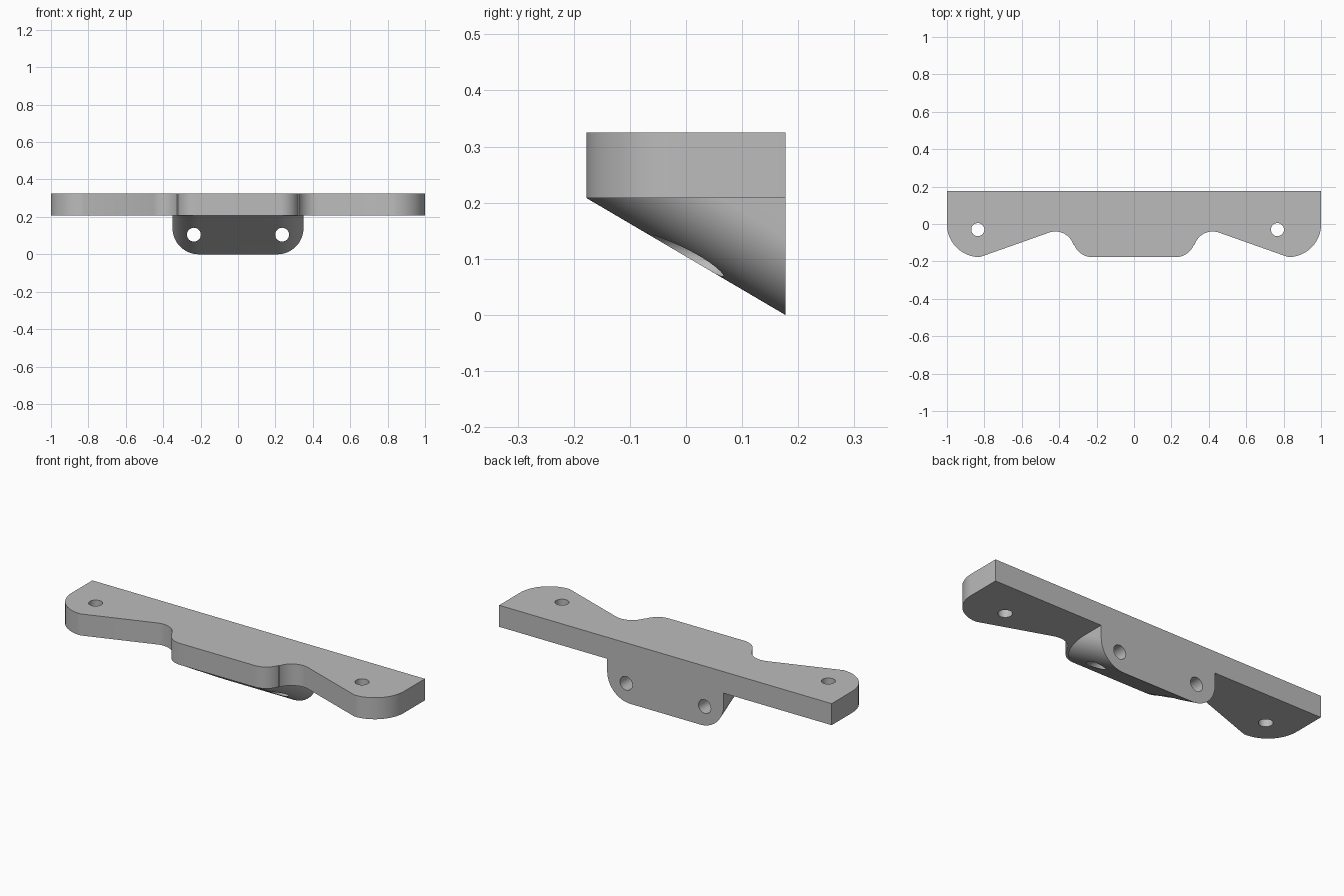
import bpy
import bmesh
from math import cos, sin, radians
from mathutils import Matrix, Vector

if "Cube" in bpy.data.objects:
    bpy.data.objects.remove(bpy.data.objects["Cube"], do_unlink=True)

BACK, FRONT = 0.177, -0.177
PLATE_BOTTOM, PLATE_TOP = 0.208, 0.325

grey = bpy.data.materials.new("plain grey")
grey.use_nodes = True
grey.diffuse_color = (0.5, 0.5, 0.5, 1)
grey.node_tree.nodes["Principled BSDF"].inputs["Base Color"].default_value = (0.5, 0.5, 0.5, 1)


def arc(cx, cy, r, start, end, steps=14):
    """Points along a circular arc, angles in degrees."""
    angles = [radians(start + (end - start) * i / steps) for i in range(steps + 1)]
    return [(cx + r * cos(a), cy + r * sin(a)) for a in angles]


def mirrored(half):
    """Complete a right-half outline with its left half."""
    return half + [(-x, y) for x, y in reversed(half)]


def add_object(name, bm):
    bmesh.ops.recalc_face_normals(bm, faces=bm.faces)
    mesh = bpy.data.meshes.new(name)
    bm.to_mesh(mesh)
    bm.free()
    mesh.materials.append(grey)
    obj = bpy.data.objects.new(name, mesh)
    bpy.context.scene.collection.objects.link(obj)
    return obj


def drill(obj, centre, radius, axis):
    """Cut a round through hole along the given axis."""
    bm = bmesh.new()
    turn = Vector((0, 0, 1)).rotation_difference(Vector(axis)).to_matrix().to_4x4()
    bmesh.ops.create_cone(bm, cap_ends=True, segments=40, radius1=radius, radius2=radius,
                          depth=1, matrix=Matrix.Translation(centre) @ turn)
    cutter = add_object("hole_cutter", bm)
    cutter.hide_render = True
    mod = obj.modifiers.new("hole", 'BOOLEAN')
    mod.operation, mod.solver, mod.object = 'DIFFERENCE', 'EXACT', cutter
    bpy.context.view_layer.update()
    result = bpy.data.meshes.new_from_object(obj.evaluated_get(bpy.context.evaluated_depsgraph_get()))
    obj.modifiers.clear()
    obj.data = result
    bpy.data.objects.remove(cutter, do_unlink=True)


# Mounting plate: rounded ears, waisted necks and a central nose
half = [(1, BACK)]
half += arc(0.825, -0.002, 0.175, 0, -90)
half += arc(0.42, -0.14, 0.10, 71, 162)
half += arc(0.225, -0.077, 0.10, 342, 270)
bm = bmesh.new()
base = bm.faces.new([bm.verts.new((x, y, PLATE_BOTTOM)) for x, y in mirrored(half)])
top = bmesh.ops.extrude_face_region(bm, geom=[base], use_keep_orig=True)
bmesh.ops.translate(bm, vec=(0, 0, PLATE_TOP - PLATE_BOTTOM),
                    verts=[v for v in top["geom"] if isinstance(v, bmesh.types.BMVert)])
plate = add_object("mounting_plate", bm)
for x in (-0.835, 0.767):
    drill(plate, (x, -0.03, 0.27), 0.035, (0, 0, 1))

# Sloping lug: rounded back profile swept forward and up to the plate
profile = mirrored(arc(0.21, 0.14, 0.14, 0, -90, 20))
bm = bmesh.new()
corners = [bm.verts.new((s * 0.35, BACK, PLATE_BOTTOM)) for s in (1, -1)]
rear = [bm.verts.new((x, BACK, z)) for x, z in profile]
upper = [bm.verts.new((x, FRONT + (BACK - FRONT) * z / PLATE_BOTTOM, PLATE_BOTTOM))
         for x, z in profile]
bm.faces.new([corners[0]] + rear + [corners[1]])
bm.faces.new([corners[0]] + upper + [corners[1]])
for i in range(len(rear) - 1):
    bm.faces.new((rear[i], rear[i + 1], upper[i + 1], upper[i]))
bm.faces.new((corners[0], rear[0], upper[0]))
bm.faces.new((corners[1], rear[-1], upper[-1]))
lug = add_object("sloping_lug", bm)
for x in (-0.236, 0.236):
    drill(lug, (x, 0, 0.105), 0.037, (0, 1, 0))

# Smooth the curved walls, keep the rims sharp
bpy.ops.object.select_all(action='DESELECT')
for obj in (plate, lug):
    obj.select_set(True)
bpy.context.view_layer.objects.active = plate
bpy.ops.object.shade_smooth_by_angle(angle=radians(25))
